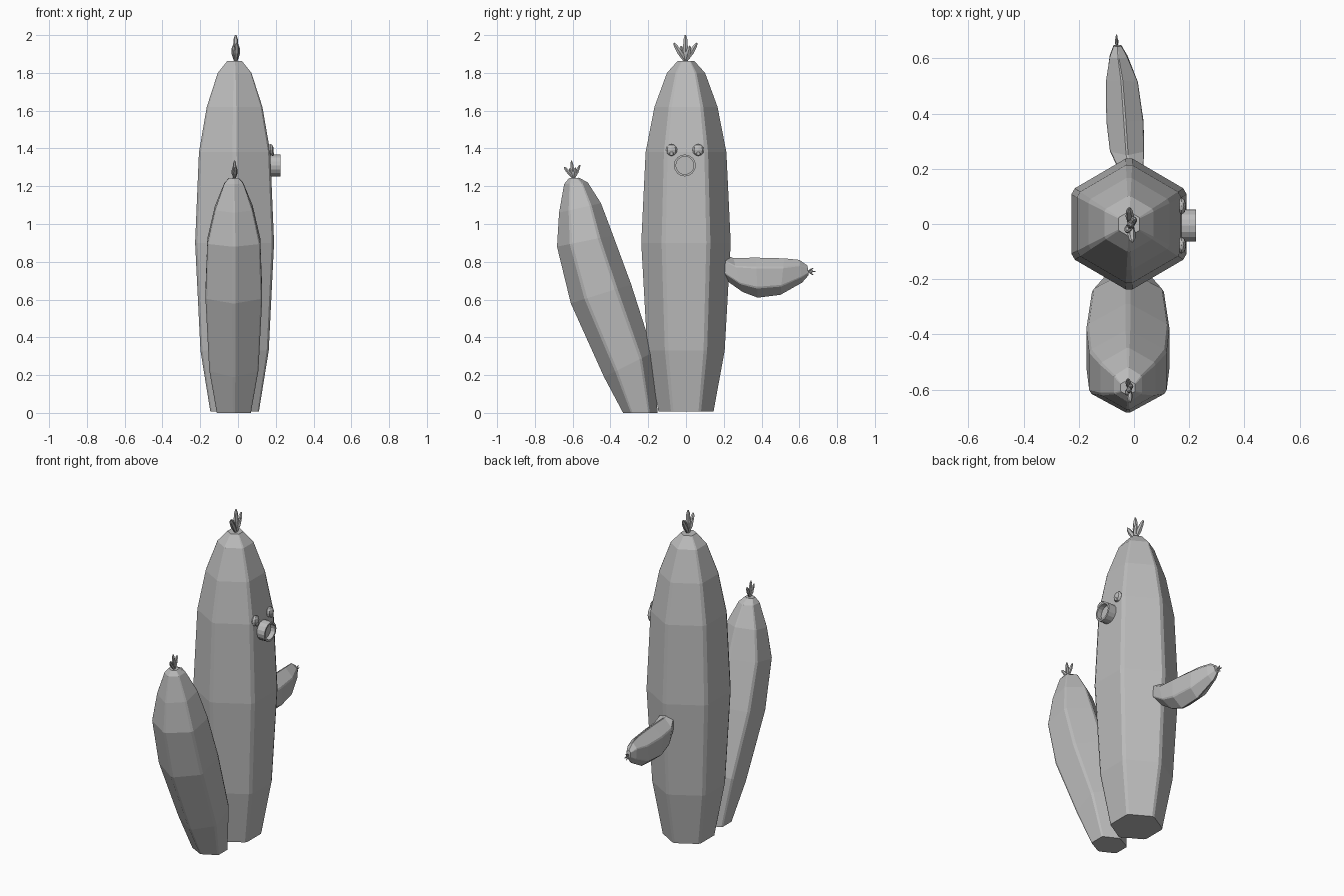
import bpy, bmesh, math
from math import sin, cos, pi, radians
from mathutils import Vector, Matrix

cube = bpy.data.objects.get("Cube")
if cube:
    bpy.data.objects.remove(cube, do_unlink=True)

grey = bpy.data.materials.new("light_grey")
grey.use_nodes = True
tone = (0.5, 0.5, 0.5, 1)
grey.diffuse_color = tone
grey.node_tree.nodes["Principled BSDF"].inputs["Base Color"].default_value = tone


def finish(bm, name):
    bmesh.ops.recalc_face_normals(bm, faces=bm.faces)
    mesh = bpy.data.meshes.new(name)
    bm.to_mesh(mesh)
    bm.free()
    mesh.materials.append(grey)
    obj = bpy.data.objects.new(name, mesh)
    bpy.context.collection.objects.link(obj)
    return obj


def skin(bm, loops):
    """Bridge a list of equal vertex loops and cap both ends."""
    n = len(loops[0])
    for a, b in zip(loops, loops[1:]):
        for i in range(n):
            j = (i + 1) % n
            bm.faces.new((a[i], a[j], b[j], b[i]))
    bm.faces.new(loops[0])
    bm.faces.new(loops[-1])


def hex_stem(name, rings):
    """Six-sided stem with narrow cut corners.
    Each ring: two opposite ridge points (y, z), centre x, half width in x."""
    bm = bmesh.new()
    loops = []
    for p, q, cx, half in rings:
        p, q = Vector((cx, *p)), Vector((cx, *q))
        mid, u = (p + q) / 2, (q - p) / 2
        corners = [Vector((cos(k * pi / 3), sin(k * pi / 3))) for k in range(6)]
        loop = []
        for k, c in enumerate(corners):
            for other in (corners[k - 1], corners[(k + 1) % 6]):
                s = c.lerp(other, 0.06) * 1.03
                loop.append(bm.verts.new(mid + u * s.x + Vector((half / 0.89 * s.y, 0, 0))))
        loops.append(loop)
    skin(bm, loops)
    return finish(bm, name)


def crown(name, base, lean, size):
    """Fan of tapered spikes lying in the y-z plane."""
    bm = bmesh.new()
    spikes = [(0, 0, 1.0), (32, 3, 0.83), (-32, -3, 0.83), (16, -9, 0.62), (-16, 9, 0.62)]
    for fan, tilt, length in spikes:
        turn = (Matrix.Translation(base) @ Matrix.Rotation(radians(lean + fan), 4, 'X')
                @ Matrix.Rotation(radians(tilt), 4, 'Y'))
        loops = []
        for h, r in ((-0.1, 0.05), (0.5, 0.11), (0.85, 0.08), (1.0, 0.03)):
            loops.append([bm.verts.new(turn @ Vector((r * size * cos(k * pi / 3),
                          r * size * sin(k * pi / 3), h * size * length)))
                          for k in range(6)])
        skin(bm, loops)
    return finish(bm, name)


# Main trunk: height and ridge radius
CX = -0.018
trunk = [(0.008, 0.146), (0.33, 0.205), (0.9, 0.237), (1.38, 0.214),
         (1.62, 0.167), (1.8, 0.101), (1.863, 0.044)]
hex_stem("trunk", [((-r, z), (r, z), CX, r * 0.88) for z, r in trunk])
crown("trunk_crown", (-0.012, -0.003, 1.86), 0, 0.14)

# Large front branch leaning away from the trunk
front = [((-0.333, 0), (-0.15, 0), 0.09),
         ((-0.434, 0.19), (-0.175, 0.32), 0.13),
         ((-0.61, 0.58), (-0.29, 0.68), 0.15),
         ((-0.683, 0.88), (-0.386, 0.94), 0.14),
         ((-0.672, 1.06), (-0.45, 1.11), 0.1),
         ((-0.645, 1.212), (-0.52, 1.22), 0.05),
         ((-0.62, 1.242), (-0.566, 1.245), 0.026)]
hex_stem("front_branch", [(p, q, -0.022, h) for p, q, h in front])
crown("front_branch_crown", (-0.018, -0.595, 1.24), 7, 0.096)

# Small back branch pointing outwards
hex_stem("back_branch", [
    ((0.2, 0.71), (0.2, 0.84), -0.012, 0.045),
    ((0.3, 0.64), (0.25, 0.82), -0.025, 0.062),
    ((0.38, 0.61), (0.37, 0.822), -0.033, 0.067),
    ((0.5, 0.625), (0.52, 0.818), -0.044, 0.058),
    ((0.615, 0.69), (0.6, 0.81), -0.056, 0.032),
    ((0.65, 0.73), (0.643, 0.78), -0.06, 0.014)])
crown("back_branch_crown", (-0.063, 0.645, 0.75), -92, 0.042)

# Eyes, each with a small bead below its centre
for side, y in (("right", -0.077), ("left", 0.065)):
    bm = bmesh.new()
    for x, z, r in ((0.172, 1.392, 0.031), (0.184, 1.372, 0.012)):
        place = Matrix.Translation((x, y, z)) @ Matrix.Diagonal((0.55, 1, 1, 1))
        bmesh.ops.create_uvsphere(bm, u_segments=8, v_segments=6, radius=r, matrix=place)
    finish(bm, side + "_eye")

# Round mouth: a short tube with a thin rim and a recessed floor
bm = bmesh.new()
loops = [[bm.verts.new((x, -0.006 + r * cos(k * pi / 8), 1.31 + r * sin(k * pi / 8)))
          for k in range(16)]
         for x, r in ((0.15, 0.058), (0.225, 0.058), (0.225, 0.047), (0.195, 0.047))]
skin(bm, loops)
finish(bm, "mouth")
